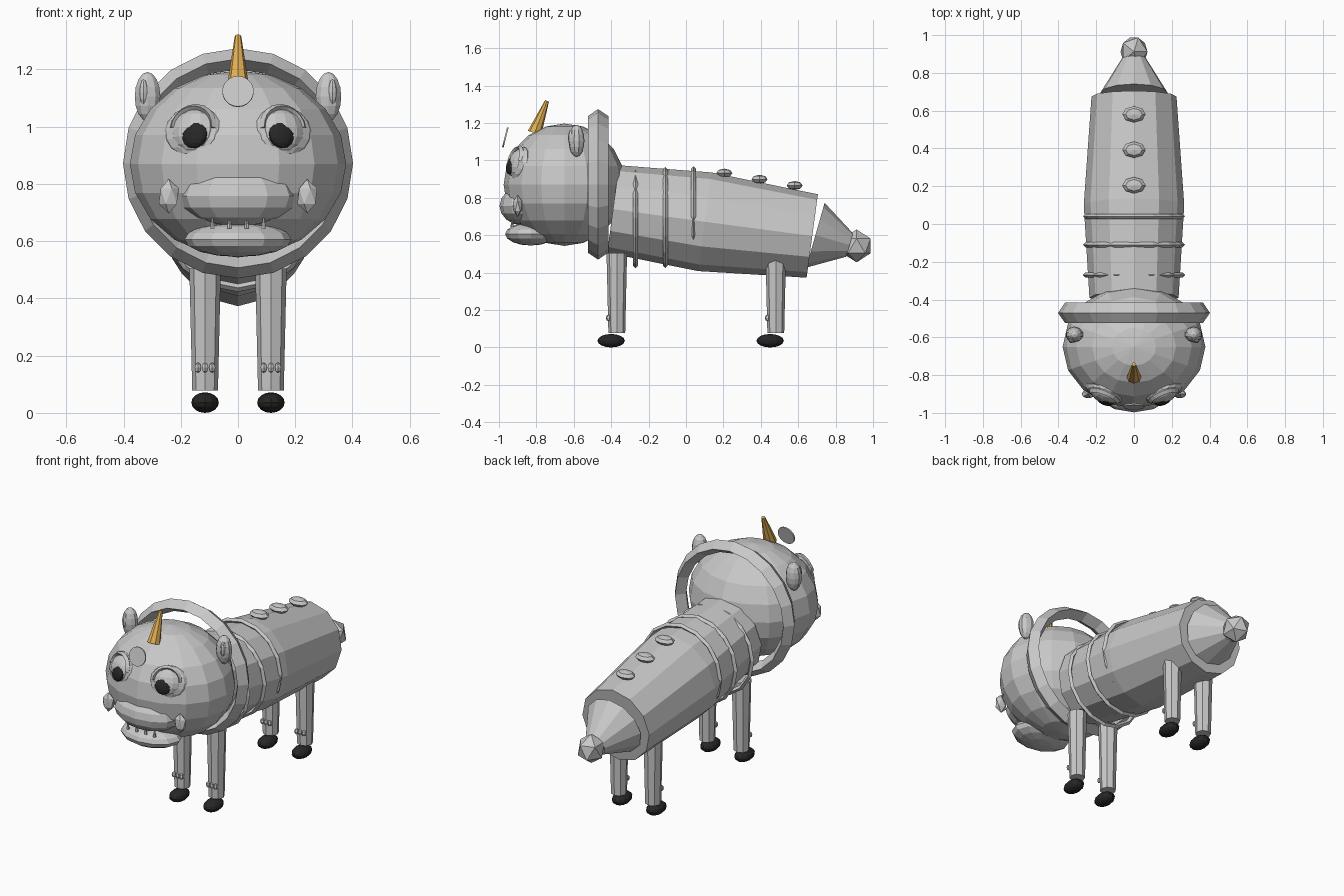
import bpy, bmesh
from math import sin, cos, pi, radians
from mathutils import Vector, Matrix, Euler

if "Cube" in bpy.data.objects:
    bpy.data.objects.remove(bpy.data.objects["Cube"], do_unlink=True)


def material(name, rgb):
    m = bpy.data.materials.new(name)
    m.use_nodes = True
    color = (*rgb, 1)
    m.diffuse_color = color
    m.node_tree.nodes["Principled BSDF"].inputs["Base Color"].default_value = color
    return m


GREY = material("stone_grey", (0.58, 0.58, 0.58))
BLACK = material("near_black", (0.02, 0.02, 0.02))
GOLD = material("gold", (0.75, 0.43, 0.09))


def finish(name, bm, mat):
    bmesh.ops.recalc_face_normals(bm, faces=bm.faces)
    mesh = bpy.data.meshes.new(name)
    bm.to_mesh(mesh)
    bm.free()
    mesh.materials.append(mat)
    obj = bpy.data.objects.new(name, mesh)
    bpy.context.collection.objects.link(obj)
    return obj


def placed(loc, scale, rot):
    turn = Euler([radians(a) for a in rot]).to_matrix().to_4x4()
    return Matrix.Translation(loc) @ turn @ Matrix.Diagonal((*scale, 1))


def ball(name, loc, radii, seg=12, rings=8, rot=(0, 0, 0), mat=GREY):
    bm = bmesh.new()
    bmesh.ops.create_uvsphere(bm, u_segments=seg, v_segments=rings, radius=1,
                              matrix=placed(loc, radii, rot))
    return finish(name, bm, mat)


def gem(name, loc, radii):
    bm = bmesh.new()
    bmesh.ops.create_icosphere(bm, subdivisions=1, radius=1,
                               matrix=placed(loc, radii, (0, 0, 0)))
    return finish(name, bm, GREY)


def loft(name, stations, sides, mat=GREY):
    """Capped round tube through (point, radius) stations on a straight axis."""
    bm = bmesh.new()
    axis = Vector(stations[-1][0]) - Vector(stations[0][0])
    quat = axis.to_track_quat('Z', 'Y')
    loops = []
    for point, r in stations:
        loops.append([bm.verts.new(Vector(point) + quat @ Vector(
            (r * sin(2 * pi * i / sides), r * cos(2 * pi * i / sides), 0)))
            for i in range(sides)])
    for a, b in zip(loops, loops[1:]):
        for i in range(sides):
            j = (i + 1) % sides
            bm.faces.new((a[i], a[j], b[j], b[i]))
    bm.faces.new(loops[0])
    bm.faces.new(loops[-1])
    return finish(name, bm, mat)


def hoop(name, loc, radius, thick, depth, seg=20, sweep=2 * pi, rot=(0, 0, 0)):
    """Ring around the y axis with a diamond section; partial if sweep < 2 pi."""
    bm = bmesh.new()
    closed = sweep > 6.2
    count = seg if closed else seg + 1
    section = [(thick, 0), (0, depth), (-thick, 0), (0, -depth)]
    loops = []
    for i in range(count):
        a = sweep * i / seg
        loops.append([bm.verts.new(((radius + dr) * cos(a), dy, (radius + dr) * sin(a)))
                      for dr, dy in section])
    for i in range(seg):
        a, b = loops[i], loops[(i + 1) % count]
        for k in range(4):
            n = (k + 1) % 4
            bm.faces.new((a[k], a[n], b[n], b[k]))
    if not closed:
        bm.faces.new(loops[0])
        bm.faces.new(loops[-1])
    bm.transform(placed(loc, (1, 1, 1), rot))
    return finish(name, bm, GREY)


# Head, mane ring, muzzle and jaw
ball("head", (0, -0.65, 0.87), (0.378, 0.325, 0.327), 16, 10)
hoop("mane_ring", (0, -0.47, 0.872), 0.365, 0.037, 0.055)
ball("muzzle", (0, -0.87, 0.757), (0.207, 0.127, 0.105), 12, 8)
ball("lower_jaw", (0, -0.83, 0.606), (0.187, 0.137, 0.061), 12, 8)
for i, x in enumerate((-0.09, -0.03, 0.03, 0.09)):
    loft(f"tooth_{i}", [((x, -0.93, 0.645), 0.009), ((x, -0.93, 0.69), 0.002)], 6)

# Horn and forehead disc
loft("horn", [((0, -0.81, 1.145), 0.038), ((0, -0.743, 1.318), 0.011)], 8, GOLD)
loft("forehead_disc", [((0, -0.962, 1.122), 0.055), ((0, -0.97, 1.124), 0.055)], 20)

# Paired face parts
for side, s in (("left", 1), ("right", -1)):
    turn = (-17, 0, 22 * s)
    ball(f"{side}_eye_socket", (0.157 * s, -0.893, 0.985), (0.108, 0.035, 0.092),
         12, 8, turn)
    ball(f"{side}_eyeball", (0.155 * s, -0.9, 0.985), (0.08, 0.045, 0.078), 12, 8, turn)
    hoop(f"{side}_eyelid", (0.157 * s, -0.91, 0.995), 0.076, 0.012, 0.018, 10, pi, turn)
    ball(f"{side}_pupil", (0.152 * s, -0.932, 0.973), (0.049, 0.025, 0.05),
         14, 8, turn, BLACK)
    ball(f"{side}_ear", (0.316 * s, -0.585, 1.105), (0.047, 0.042, 0.086), 10, 8)
    ball(f"{side}_inner_ear", (0.33 * s, -0.613, 1.12), (0.018, 0.018, 0.045), 8, 6)
    gem(f"{side}_cheek_tuft", (0.242 * s, -0.9, 0.757), (0.039, 0.026, 0.06))

# Body, hoops and spine bumps
loft("body", [((0, -0.39, 0.74), 0.236), ((0, 0.1, 0.672), 0.266),
              ((0, 0.675, 0.596), 0.225)], 12)
for i, (y, z) in enumerate(((-0.27, 0.693), (-0.11, 0.695), (0.04, 0.699))):
    hoop(f"body_hoop_{i}", (0, y, z), 0.256, 0.014, 0.014, 16)
for i in range(3):
    ball(f"spine_bump_{i}", (0, 0.205 + 0.188 * i, 0.932 - 0.033 * i),
         (0.062, 0.043, 0.024), 8, 4)

# Tail
loft("tail", [((0, 0.692, 0.6), 0.18), ((0, 0.875, 0.548), 0.065)], 12)
gem("tail_tip", (0, 0.912, 0.543), (0.08, 0.088, 0.088))

# Legs with hooves and claw beads
for end, y in (("front", -0.37), ("rear", 0.48)):
    for side, s in (("left", 1), ("right", -1)):
        x = 0.115 * s
        loft(f"{end}_{side}_leg", [((x, y, 0.078), 0.045), ((x, y, 0.505), 0.055)], 8)
        ball(f"{end}_{side}_hoof", (x, y - 0.03, 0.036), (0.048, 0.073, 0.036),
             12, 8, mat=BLACK)
        for k in (-1, 0, 1):
            ball(f"{end}_{side}_claw_{k + 2}", (x + 0.025 * k, y - 0.045, 0.158),
                 (0.013, 0.014, 0.018), 6, 4)
